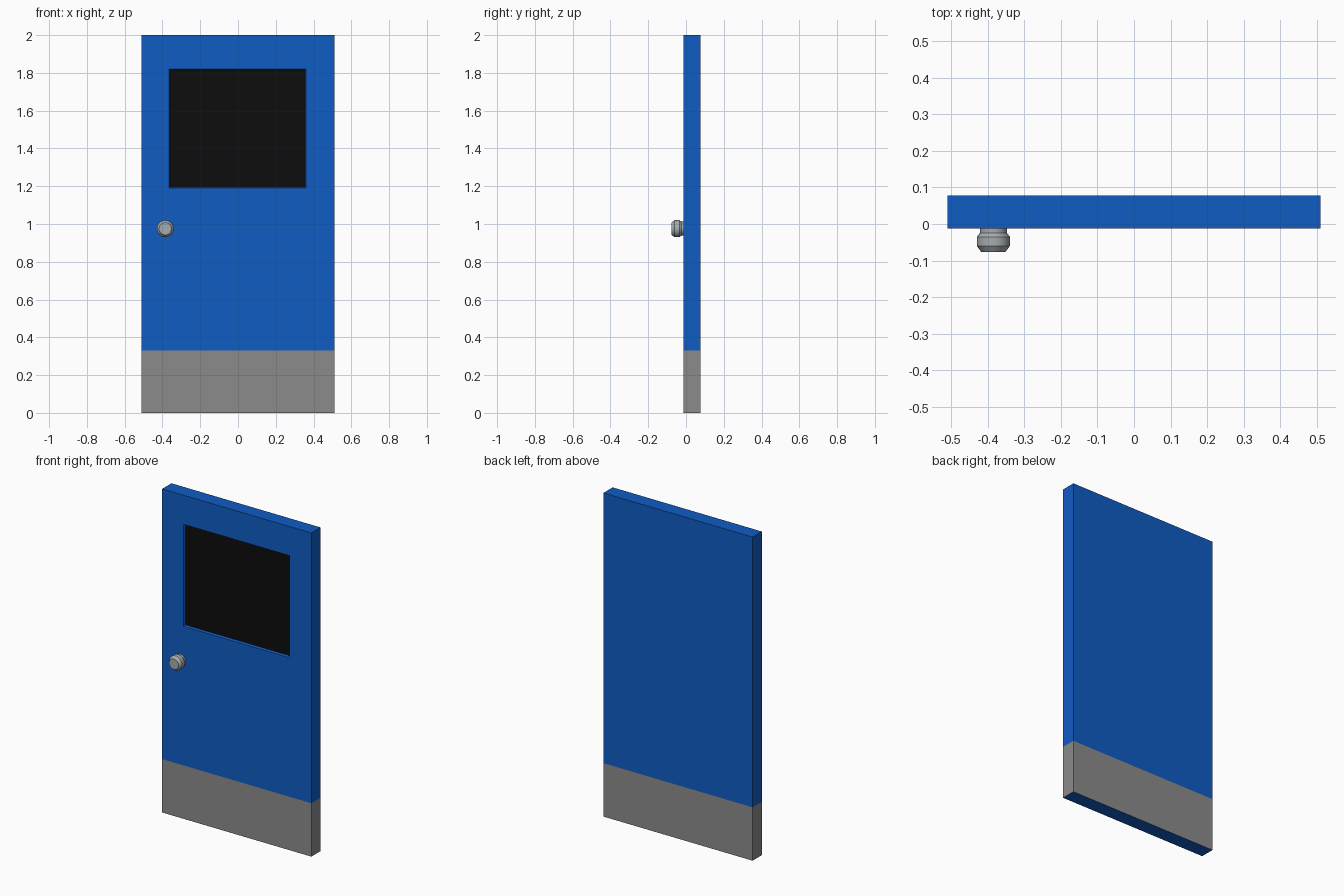
import bpy, bmesh, math
from mathutils import Matrix, Vector

if "Cube" in bpy.data.objects:
    bpy.data.objects.remove(bpy.data.objects["Cube"])


def material(name, color):
    m = bpy.data.materials.new(name)
    m.diffuse_color = (*color, 1)
    m.use_nodes = True
    m.node_tree.nodes["Principled BSDF"].inputs["Base Color"].default_value = m.diffuse_color
    return m


def add_object(name, bm, materials):
    mesh = bpy.data.meshes.new(name)
    bm.to_mesh(mesh)
    bm.free()
    for m in materials:
        mesh.materials.append(m)
    obj = bpy.data.objects.new(name, mesh)
    bpy.context.collection.objects.link(obj)
    return obj


blue = material("blue_paint", (0.005, 0.107, 0.55))
grey = material("grey_plate", (0.26, 0.26, 0.26))
black = material("dark_glass", (0.004, 0.004, 0.004))
metal = material("knob_metal", (0.38, 0.41, 0.42))

W, FRONT, BACK, H = 0.51, -0.012, 0.078, 2.0
KICK = 0.33
WIN_X, WIN_Z = (-0.365, 0.36), (1.19, 1.82)

# Door slab, cut at the kick band and around the window
bm = bmesh.new()
bmesh.ops.create_cube(bm, size=1, matrix=Matrix.Translation((0, (FRONT + BACK) / 2, H / 2))
                      @ Matrix.Diagonal((2 * W, BACK - FRONT, H, 1)))
bmesh.ops.bisect_plane(bm, geom=bm.verts[:] + bm.edges[:] + bm.faces[:],
                       plane_co=(0, 0, KICK), plane_no=(0, 0, 1))


def upper_front():
    return [f for f in bm.faces if f.normal.y < -0.9 and f.calc_center_median().z > KICK]


for axis, values in ((Vector((1, 0, 0)), WIN_X), (Vector((0, 0, 1)), WIN_Z)):
    for v in values:
        faces = upper_front()
        edges = {e for f in faces for e in f.edges}
        verts = {p for f in faces for p in f.verts}
        bmesh.ops.bisect_plane(bm, geom=list(verts) + list(edges) + faces,
                               plane_co=axis * v, plane_no=axis)

# Grey kick band on all four sides (underside stays blue)
for f in bm.faces:
    if f.calc_center_median().z < KICK and abs(f.normal.z) < 0.5:
        f.material_index = 1

# Recessed dark window with a narrow sloped border
bm.normal_update()
mid = Vector((sum(WIN_X) / 2, FRONT, sum(WIN_Z) / 2))
pane = min(upper_front(), key=lambda f: (f.calc_center_median() - mid).length)
bmesh.ops.inset_region(bm, faces=[pane], thickness=0.007, depth=-0.012)
pane.material_index = 2
add_object("door_panel", bm, [blue, grey, black])

# Round knob, lathed around y: (radius, y)
profile = [(0.037, FRONT), (0.037, -0.024), (0.045, -0.035),
           (0.045, -0.060), (0.033, -0.077)]
SIDES = 16
bm = bmesh.new()
rings = []
for r, y in profile:
    angles = [2 * math.pi * i / SIDES for i in range(SIDES)]
    rings.append([bm.verts.new((r * math.cos(a), y, r * math.sin(a))) for a in angles])
for a, b in zip(rings, rings[1:]):
    for i in range(SIDES):
        j = (i + 1) % SIDES
        bm.faces.new((a[i], a[j], b[j], b[i]))
bm.faces.new(rings[-1])
bm.faces.new(rings[0][::-1])
bmesh.ops.recalc_face_normals(bm, faces=bm.faces[:])
knob = add_object("door_knob", bm, [metal])
knob.location = (-0.385, 0, 0.975)
knob.select_set(True)
bpy.context.view_layer.objects.active = knob
bpy.ops.object.shade_smooth_by_angle(angle=math.radians(30))
